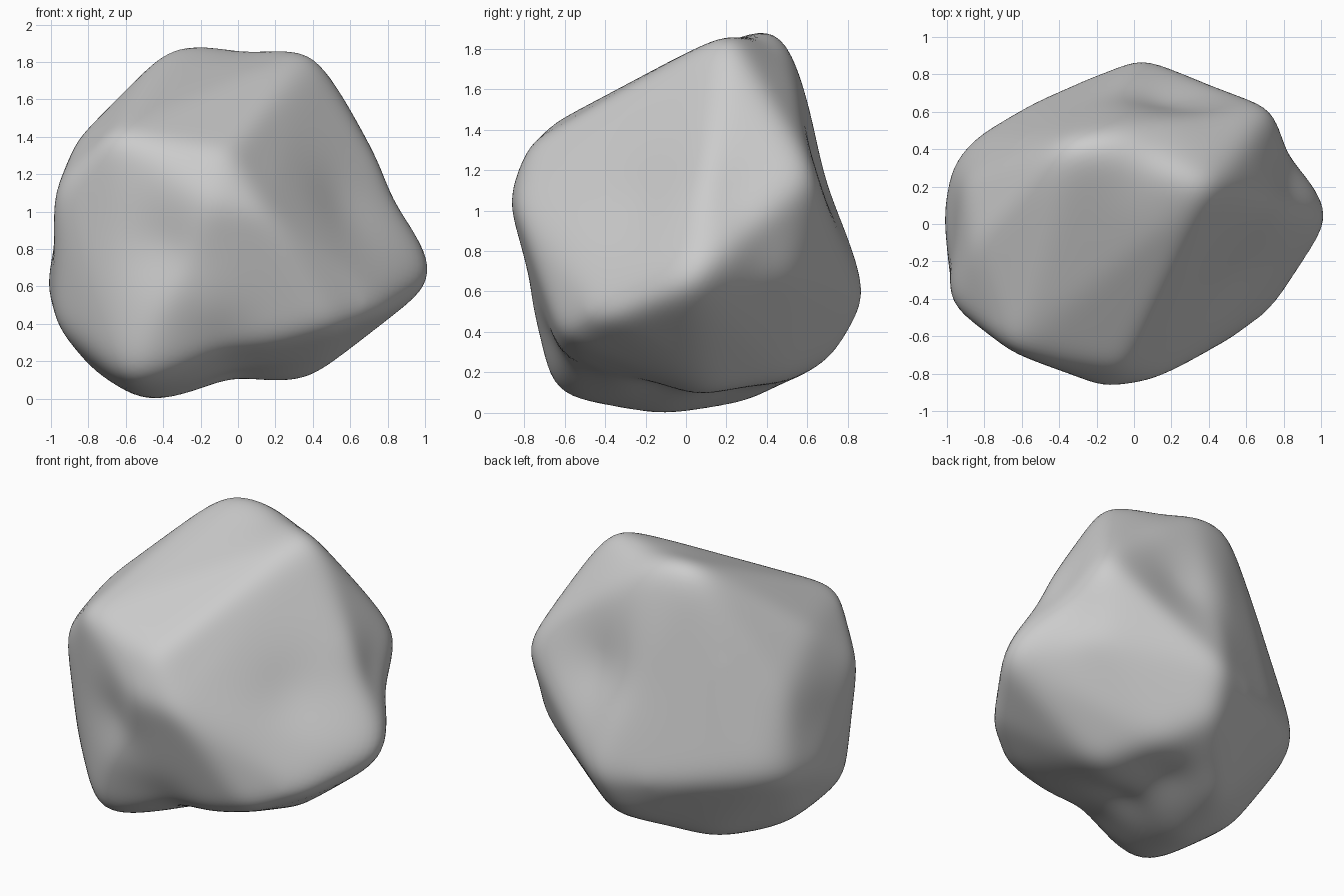
import bpy
import bmesh
from math import exp
from mathutils import Vector
from mathutils.bvhtree import BVHTree

default_cube = bpy.data.objects.get("Cube")
if default_cube:
    bpy.data.objects.remove(default_cube, do_unlink=True)

CENTRE = Vector((0, 0, 0.93))

# Corners of the rough block, grouped by side
CORNERS = {
    "top": [(-.35, .45, 1.93), (-.1, .51, 1.88), (.42, .2, 1.89), (-.87, -.1, 1.4)],
    "front": [(-.66, -.69, 1.42), (-.15, -.89, 1.06), (.14, -.84, 1), (-.06, -.79, 1.32)],
    "left_flank": [(-1, -.43, 1.1), (-.91, .24, 1.1), (-1.03, .1, .58), (-.98, -.3, .38),
                   (-.88, .47, .62), (-.99, .33, .6)],
    "right_flank": [(.76, .64, 1.18), (.71, .42, 1.3), (1.11, .02, .65), (.82, -.4, .48),
                    (.68, .52, .68)],
    "back": [(.05, .91, .55), (-.55, .66, .58), (0, .76, .28)],
    "underside": [(-.59, -.67, .06), (-.5, -.15, -.03), (-.42, .33, .04), (-.78, 0, .14),
                  (.52, -.62, .37), (.4, .1, .1), (.2, .5, .15)],
}

# Shallow hollows: place, depth, radius
HOLLOWS = [
    ((.8, .3, .97), .07, .22),
    ((.6, -.25, 1), .04, .28),
    ((-.4, -.75, .8), .05, .2),
    ((-.1, -.6, .2), .07, .22),
    ((-.02, -.15, .04), .08, .22),
    ((-.05, .25, .08), .06, .2),
    ((-.97, -.15, .85), .03, .2),
    ((.04, .36, 1.9), .04, .2),
    ((.2, .72, 1.2), .06, .28),
]


def block_surface():
    """Convex block through all the corners, as a tree for ray casting."""
    bm = bmesh.new()
    for group in CORNERS.values():
        for corner in group:
            bm.verts.new(corner)
    bmesh.ops.convex_hull(bm, input=bm.verts[:])
    bmesh.ops.recalc_face_normals(bm, faces=bm.faces[:])
    tree = BVHTree.FromBMesh(bm)
    bm.free()
    return tree


# Dense ball projected on the block
tree = block_surface()
bm = bmesh.new()
bmesh.ops.create_icosphere(bm, subdivisions=6, radius=1)
for v in bm.verts:
    direction = v.co.normalized()
    hit = tree.ray_cast(CENTRE, direction)[0]
    v.co = hit if hit else CENTRE + direction

# Press in the hollows
for place, depth, radius in HOLLOWS:
    for v in bm.verts:
        distance = (v.co - Vector(place)).length
        v.co += (CENTRE - v.co).normalized() * depth * exp(-(distance / radius) ** 2)

# Wear the edges round
for step in range(16):
    bmesh.ops.smooth_vert(bm, verts=bm.verts[:], factor=0.5,
                          use_axis_x=True, use_axis_y=True, use_axis_z=True)

mesh = bpy.data.meshes.new("boulder")
bm.to_mesh(mesh)
bm.free()
mesh.shade_smooth()

# Plain stone colour
stone = bpy.data.materials.new("grey stone")
stone.use_nodes = True
stone.diffuse_color = (.6, .6, .6, 1)
stone.node_tree.nodes["Principled BSDF"].inputs["Base Color"].default_value = (.6, .6, .6, 1)
mesh.materials.append(stone)

boulder = bpy.data.objects.new("boulder", mesh)
bpy.context.collection.objects.link(boulder)
